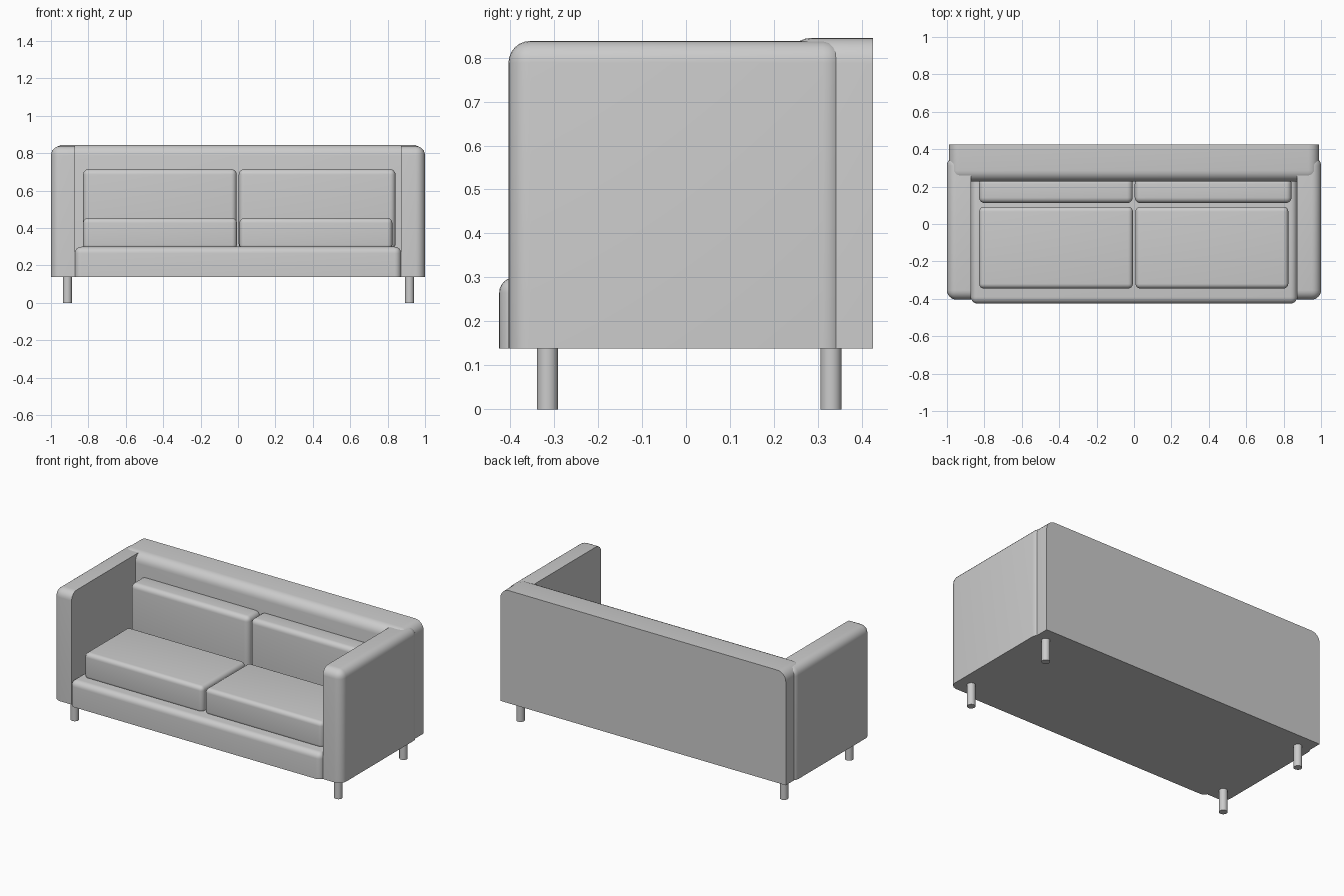
import bpy, bmesh
from mathutils import Vector

if "Cube" in bpy.data.objects:
    bpy.data.objects.remove(bpy.data.objects["Cube"])


def block(name, lo, hi, radius, flat=(), segments=6):
    """Box with rounded edges; edges lying in a 'flat' plane (axis, value) stay sharp."""
    lo, hi = Vector(lo), Vector(hi)
    bm = bmesh.new()
    bmesh.ops.create_cube(bm, size=1)
    for v in bm.verts:
        v.co = Vector([(lo[i] + hi[i]) / 2 + v.co[i] * (hi[i] - lo[i]) for i in range(3)])

    def is_sharp(edge):
        return any(all(abs(v.co[a] - val) < 1e-5 for v in edge.verts) for a, val in flat)

    edges = [e for e in bm.edges if not is_sharp(e)]
    bmesh.ops.bevel(bm, geom=edges, offset=radius, offset_type='OFFSET',
                    segments=segments, profile=0.5, affect='EDGES', clamp_overlap=True)
    bmesh.ops.recalc_face_normals(bm, faces=bm.faces)
    mesh = bpy.data.meshes.new(name)
    bm.to_mesh(mesh)
    bm.free()
    obj = bpy.data.objects.new(name, mesh)
    bpy.context.collection.objects.link(obj)
    smooth(obj)
    return obj


def smooth(obj):
    bpy.ops.object.select_all(action='DESELECT')
    obj.select_set(True)
    bpy.context.view_layer.objects.active = obj
    bpy.ops.object.shade_smooth_by_angle(angle=0.6)


FLOOR = 0.138  # underside of the upholstered body

# Base frame with a rounded front rail
block("base", (-0.872, -0.425, FLOOR), (0.872, 0.395, 0.30), 0.035, [(2, FLOOR)])

# Backrest: flat rear and underside
block("backrest", (-0.99, 0.228, FLOOR), (0.99, 0.425, 0.845), 0.058,
      [(2, FLOOR), (1, 0.425)])

# Arms: flat inner face and underside
block("left_arm", (-1.0, -0.404, FLOOR), (-0.872, 0.362, 0.838), 0.05,
      [(2, FLOOR), (0, -0.872)])
block("right_arm", (0.872, -0.404, FLOOR), (1.0, 0.362, 0.838), 0.05,
      [(2, FLOOR), (0, 0.872)])

# Loose seat and back cushions
for side, s0, s1, b0, b1 in (("left", -0.828, -0.006, -0.828, -0.007),
                             ("right", 0.008, 0.825, 0.004, 0.842)):
    block(side + "_seat_cushion", (s0, -0.345, 0.285), (s1, 0.092, 0.453), 0.026)
    block(side + "_back_cushion", (b0, 0.112, 0.285), (b1, 0.245, 0.715), 0.03)

# Four round legs
for side, x in (("left", -0.912), ("right", 0.917)):
    for end, y in (("front", -0.315), ("back", 0.33)):
        bpy.ops.mesh.primitive_cylinder_add(vertices=24, radius=0.024, depth=0.15,
                                            location=(x, y, 0.075))
        leg = bpy.context.object
        leg.name = f"{end}_{side}_leg"
        smooth(leg)
